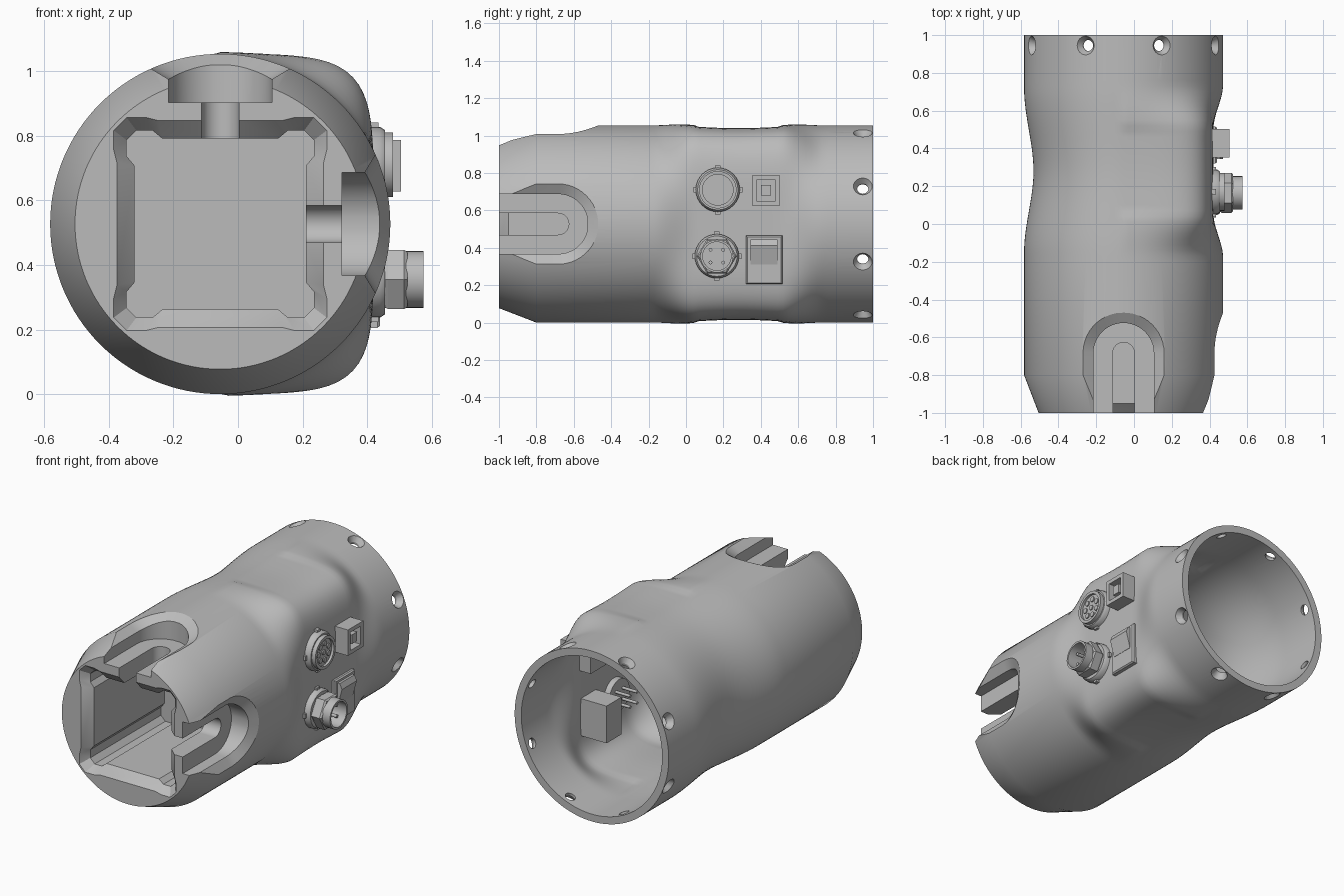
import bpy, bmesh
from math import sin, cos, pi, sqrt, radians
from mathutils import Vector

cube = bpy.data.objects.get("Cube")
if cube:
    bpy.data.objects.remove(cube, do_unlink=True)

grey = bpy.data.materials.new("plain grey")
grey.use_nodes = True
GREY = (0.5, 0.5, 0.5, 1)
grey.diffuse_color = GREY
grey.node_tree.nodes["Principled BSDF"].inputs["Base Color"].default_value = GREY

CX, CZ, R = -0.055, 0.527, 0.527   # tube axis and radius


def loft(name, rings, strip=False):
    """Skin a stack of equal rings; strip caps join opposite points in quads."""
    bm = bmesh.new()
    vs = [[bm.verts.new(p) for p in ring] for ring in rings]
    n = len(vs[0])
    for a, b in zip(vs, vs[1:]):
        for i in range(n):
            j = (i + 1) % n
            bm.faces.new((a[i], a[j], b[j], b[i]))
    for ring in (vs[0], vs[-1]):
        if strip:
            for i in range(n // 2 - 1):
                bm.faces.new((ring[i], ring[i + 1], ring[n - 2 - i], ring[n - 1 - i]))
        else:
            bm.faces.new(ring)
    bmesh.ops.recalc_face_normals(bm, faces=bm.faces)
    me = bpy.data.meshes.new(name)
    bm.to_mesh(me)
    bm.free()
    me.materials.append(grey)
    ob = bpy.data.objects.new(name, me)
    bpy.context.collection.objects.link(ob)
    return ob


def turned(name, profile, origin, axis=(1, 0, 0), n=32):
    """Revolve (distance, radius) pairs round an axis."""
    o, ax = Vector(origin), Vector(axis).normalized()
    u = Vector((0, 1, 0))
    v = ax.cross(u)
    return loft(name, [[o + ax * d + r * (u * cos(2 * pi * i / n) + v * sin(2 * pi * i / n))
                        for i in range(n)] for d, r in profile])


def rect_stack(name, y, z, layers):
    """Rectangles stacked along x: (x, half width, half height)."""
    return loft(name, [[(x, y - a, z - b), (x, y + a, z - b), (x, y + a, z + b), (x, y - a, z + b)]
                       for x, a, b in layers])


def smooth(ob, angle=35):
    bpy.ops.object.select_all(action="DESELECT")
    bpy.context.view_layer.objects.active = ob
    ob.select_set(True)
    bpy.ops.object.shade_smooth_by_angle(angle=radians(angle))


def cut(ob, cutter):
    cutter.hide_render = True
    mod = ob.modifiers.new("cut", "BOOLEAN")
    mod.operation, mod.solver, mod.object = "DIFFERENCE", "EXACT", cutter
    bpy.context.view_layer.objects.active = ob
    bpy.ops.object.modifier_apply(modifier=mod.name)
    bpy.data.objects.remove(cutter, do_unlink=True)


def ease(a, b, t):
    t = min(1, max(0, (t - a) / (b - a)))
    return t * t * (3 - 2 * t)


def section(y, inset=0, n=128):
    """Round tube that becomes a pinched, box-sided shape at the socket panel."""
    panel = ease(-0.18, 0.06, y) * (1 - ease(0.5, 0.74, y))
    pinch = ease(-0.15, 0.28, y) * (1 - ease(0.28, 0.72, y))
    base = R - 0.077 * (1 - ease(-1.0, -0.8, y) if y <= -1 else 0)
    ring = []
    for i in range(n):
        c, s = cos(2 * pi * i / n), sin(2 * pi * i / n)
        high = R - 0.015 * pinch
        if c > 0:
            box = ((c / 0.475) ** 5 + (abs(s) / high) ** 5) ** -0.2
            r = base + (box - base) * panel
            if panel < 1:
                r -= 0.015 * (pinch - panel) * abs(s) ** 8
        else:
            r = base - pinch * (0.05 * c * c + 0.015 * s * s)
        ring.append((CX + c * (r - inset), y, CZ + s * (r - inset)))
    return ring


# Housing shell: closed front, hollow back
steps = [-0.2 + 0.03 * i for i in range(33)]
outer = [section(y) for y in [-1, -0.8] + steps + [1]]
inner = [section(y, 0.045) for y in [1] + steps[::-1]]
housing = loft("housing", outer + inner)

# Square front pocket with relieved corners and a chamfered mouth
MOUTH = [(.32, .19), (.33, .23), (.33, .29), (.29, .33), (.23, .33), (.19, .32)]
WALL = [(.265, .18), (.29, .21), (.29, .26), (.26, .29), (.21, .29), (.18, .265)]


def pocket_ring(quarter, y):
    pts = []
    for k in range(4):
        for a, b in quarter:
            for _ in range(k):
                a, b = -b, a
            pts.append((CX + a, y, CZ + b))
    return pts


cut(housing, loft("pocket_cutter", [pocket_ring(MOUTH, -1.1), pocket_ring(MOUTH, -1),
                                    pocket_ring(WALL, -0.95), pocket_ring(WALL, -0.26)]))


# Arched recess and slot on the top and on the side
def arch(w):
    arc = [(-w * cos(pi * i / 24), -0.684 + w * sin(pi * i / 24)) for i in range(25)]
    return [(-w, -1.1)] + arc + [(w, -1.1)]


def place(u, y, h, side):
    return (CX + h, y, CZ + u) if side else (CX + u, y, CZ + h)


def level(w, h, side):
    return [place(u, y, h, side) for u, y in arch(w)]


def chamfer_ring(k, side):
    rim = [sqrt(R * R - u * u) - 0.033 for u, y in arch(0.215)]
    return [place(u, y, h + 0.033 * k, side) for (u, y), h in zip(arch(0.16 + 0.055 * k), rim)]


def arch_cutter(rings):
    # an odd point count gets its middle point doubled out by plain caps
    return loft("arch_cutter", rings)


for side in (False, True):
    rings = [level(0.16, 0.377, side), chamfer_ring(0, side), chamfer_ring(3, side)]
    rings = [r[:13] + r[14:] for r in rings]        # even count for strip caps
    cut(housing, loft("recess_cutter", rings, strip=True))
    cut(housing, arch_cutter([level(0.0575, 0.22, side), level(0.0575, 0.42, side)]))

# Countersunk screw holes round the back rim
for k in range(8):
    a = pi / 8 + k * pi / 4
    cut(housing, turned("hole_cutter", [(.4, .03), (.495, .03), (.527, .05), (.6, .05)],
                        (CX, 0.945, CZ), (cos(a), 0, sin(a)), 24))
smooth(housing, 30)


# Round sockets: flange, lugs, pins and rear leads
def socket(name, y, z, profile):
    smooth(turned(name + "_shell", [(.34, .1), (.4, .1), (.4, .118), (.44, .118), (.455, .108)] + profile,
                  (0, y, z)))
    for dy, dz in ((1, 0), (-1, 0), (0, 1), (0, -1)):
        rect_stack(name + "_lug", y + .117 * dy, z + .117 * dz, [(.4, .014, .014), (.435, .014, .014)])


def pins(name, y, z, count, ring, r, x0, x1):
    for k in range(count):
        a = 2 * pi * (k + 0.5) / count
        smooth(turned(name, [(x0, r), (x1, r)], (0, y + ring * cos(a), z + ring * sin(a)), n=12))


socket("female_socket", .17, .71, [(.455, .1), (.48, .1), (.48, .082), (.465, .082)])
pins("female_contact", .17, .71, 7, .052, .016, .46, .472)
pins("female_centre_contact", .17, .71, 1, 0, .016, .46, .472)
pins("female_rear_lead", .17, .71, 7, .052, .009, .24, .35)

socket("male_socket", .165, .355, [(.455, .088), (.575, .088), (.575, .076), (.47, .076)])
turned("male_hex_nut", [(.455, .1), (.465, .106), (.515, .106), (.525, .097),
                        (.525, .087), (.455, .087)], (0, .165, .355), n=6)
pins("male_pin", .165, .355, 4, .048, .01, .46, .54)
pins("male_rear_lead", .165, .355, 4, .048, .009, .24, .35)

# Square data port with a tongue inside
rect_stack("data_port", .428, .707, [(.3, .075, .08), (.505, .075, .08), (.505, .05, .056), (.45, .05, .056)])
rect_stack("data_port_tongue", .428, .707, [(.44, .026, .028), (.497, .026, .028)])

# Rocker switch: bezel, body behind the wall, tilted rocker
rect_stack("switch_bezel", .418, .335, [(.4, .097, .13), (.432, .097, .13), (.44, .09, .123)])
rect_stack("switch_body", .418, .335, [(.2, .073, .115), (.41, .073, .115)])
loft("switch_rocker", [[(.43, y, .31), (.43, y, .445), (.455, y, .445), (.47, y, .412), (.442, y, .31)]
                       for y in (.345, .49)])
